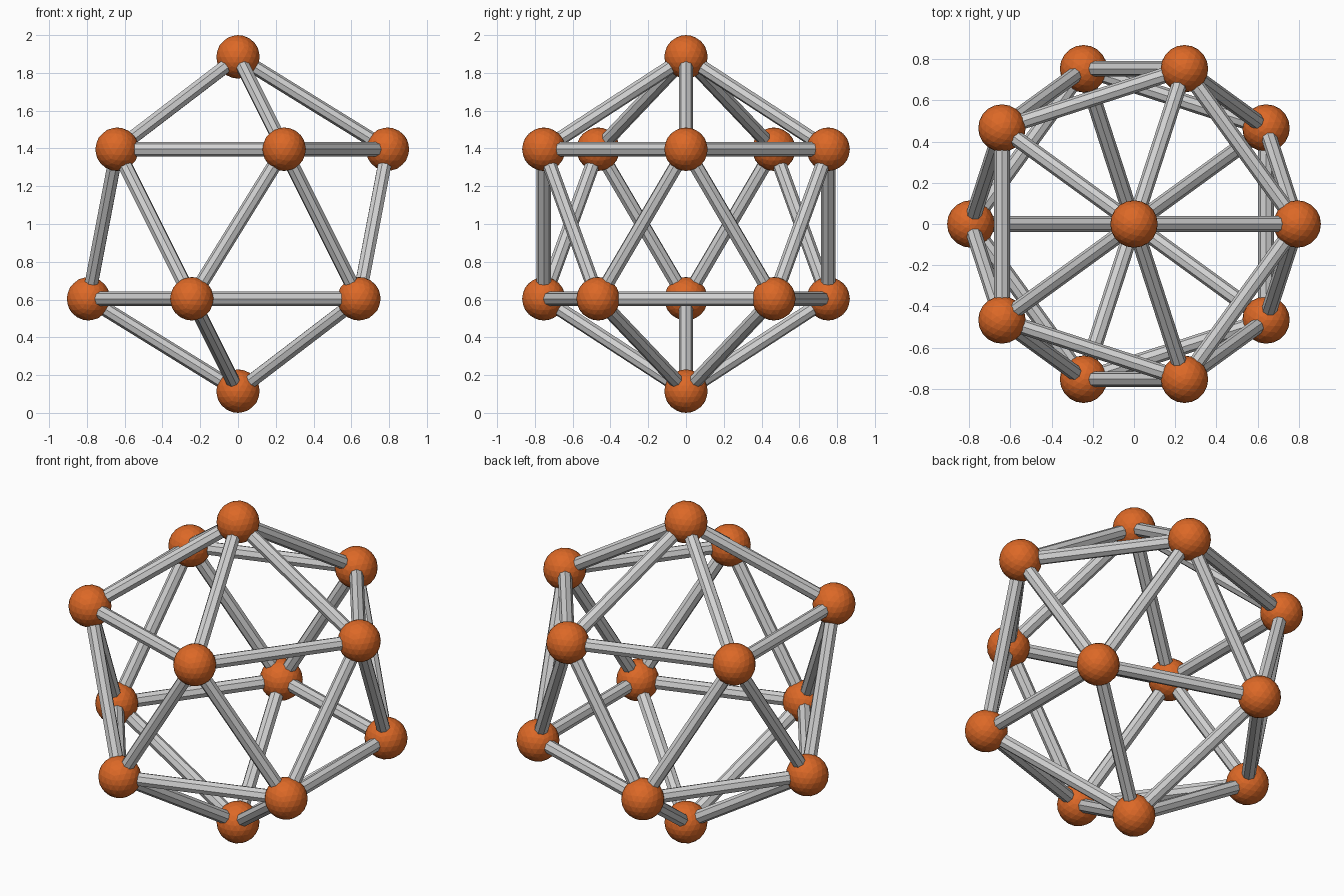
import bpy, math
from mathutils import Vector
from itertools import combinations

if "Cube" in bpy.data.objects:
    bpy.data.objects.remove(bpy.data.objects["Cube"])

R = 0.885          # centre to joint
BALL_R = 0.115
ROD_R = 0.038


def material(name, rgb):
    m = bpy.data.materials.new(name)
    m.diffuse_color = (*rgb, 1)
    m.use_nodes = True
    m.node_tree.nodes["Principled BSDF"].inputs["Base Color"].default_value = m.diffuse_color
    return m


orange = material("orange", (0.72, 0.14, 0.02))
grey = material("light grey", (0.64, 0.64, 0.64))

# Icosahedron joints: two poles and two staggered rings of five
centre = Vector((0, 0, 1))
ring_r, ring_z = R * 2 / math.sqrt(5), R / math.sqrt(5)
joints = [centre + Vector((0, 0, R)), centre - Vector((0, 0, R))]
for i in range(10):
    a = math.radians(36 * i)
    z = ring_z if i % 2 == 0 else -ring_z
    joints.append(centre + Vector((ring_r * math.cos(a), ring_r * math.sin(a), z)))

# Faceted balls at every joint
for i, p in enumerate(joints):
    bpy.ops.mesh.primitive_ico_sphere_add(subdivisions=3, radius=BALL_R, location=p)
    ball = bpy.context.object
    ball.name = f"joint_ball_{i + 1}"
    ball.data.materials.append(orange)

# Rods between neighbouring joints
edge = R * 1.0515
n = 0
for a, b in combinations(joints, 2):
    d = b - a
    if d.length > edge * 1.1:
        continue
    n += 1
    bpy.ops.mesh.primitive_cylinder_add(vertices=8, radius=ROD_R, depth=d.length,
                                        location=(a + b) / 2)
    rod = bpy.context.object
    rod.name = f"strut_{n}"
    rod.rotation_euler = d.to_track_quat('Z', 'Y').to_euler()
    rod.data.materials.append(grey)
